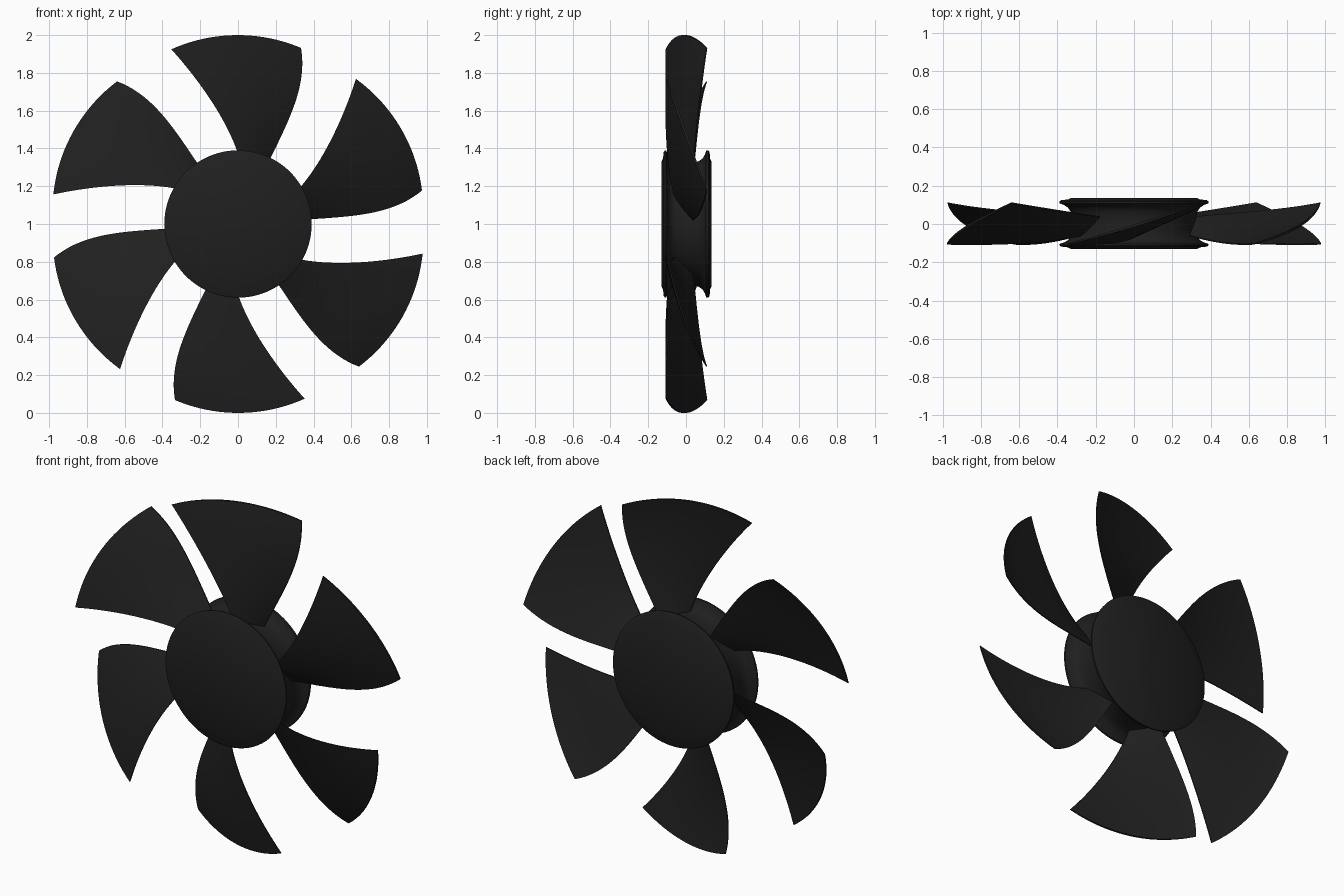
import bpy, bmesh, math

if "Cube" in bpy.data.objects:
    bpy.data.objects.remove(bpy.data.objects["Cube"])

mat = bpy.data.materials.new("black_plastic")
mat.diffuse_color = (0.014, 0.014, 0.014, 1)
mat.use_nodes = True
mat.node_tree.nodes["Principled BSDF"].inputs["Base Color"].default_value = mat.diffuse_color


def finish(bm, name, angle):
    bmesh.ops.remove_doubles(bm, verts=bm.verts, dist=1e-5)
    bmesh.ops.recalc_face_normals(bm, faces=bm.faces)
    me = bpy.data.meshes.new(name)
    bm.to_mesh(me)
    bm.free()
    ob = bpy.data.objects.new(name, me)
    bpy.context.collection.objects.link(ob)
    me.materials.append(mat)
    bpy.ops.object.select_all(action='DESELECT')
    ob.select_set(True)
    bpy.context.view_layer.objects.active = ob
    bpy.ops.object.shade_smooth_by_angle(angle=math.radians(angle))
    return ob


# Hub: a grooved spool turned around the y axis (radius, y)
profile = [(0, -.13), (.33, -.13), (.345, -.122), (.38, -.118), (.39, -.112),
           (.388, -.104), (.365, -.096), (.345, -.085), (.332, -.068), (.326, -.045),
           (.324, 0), (.326, .04), (.332, .066), (.345, .086), (.365, .099),
           (.388, .107), (.39, .118), (.38, .125), (.345, .128), (.33, .135), (0, .135)]
bm = bmesh.new()
vs = [bm.verts.new((r, y, 1)) for r, y in profile]
edges = [bm.edges.new(p) for p in zip(vs, vs[1:])]
bmesh.ops.spin(bm, geom=vs + edges, cent=(0, 0, 1), axis=(0, 1, 0),
               angle=math.tau, steps=96, use_merge=True)
finish(bm, "hub", 40)

# Blade edges described by four stations along the radius
KNOTS = (.30, .50, .75, .99)
LEAD_ANGLE = (-4, 6, 14.8, 20.9)
TRAIL_ANGLE = (-26.3, -26.2, -24.8, -19.7)
LEAD_Y = (-.055, -.088, -.105, -.105)
TRAIL_Y = (.035, .052, .076, .11)


def curve(values, r):
    total = 0
    for i, v in enumerate(values):
        for j, k in enumerate(KNOTS):
            if j != i:
                v *= (r - k) / (KNOTS[i] - k)
        total += v
    return total


def blade_point(u, v, side):
    r = .30 + .69 * v
    a0, a1 = curve(LEAD_ANGLE, r), curve(TRAIL_ANGLE, r)
    y0, y1 = curve(LEAD_Y, r), curve(TRAIL_Y, r)
    a = math.radians(a0 + (a1 - a0) * u)
    bulge = 4 * u * (1 - u)
    y = y0 + (y1 - y0) * u - .015 * bulge * v
    y += side * (.003 + .007 * bulge * (1 - .5 * v))
    r += .01 * bulge * v
    return (-r * math.sin(a), y, r * math.cos(a))


# Six twisted blades
NU, NV = 20, 24
for n in range(6):
    bm = bmesh.new()
    t = n * math.tau / 6
    c, s = math.cos(t), math.sin(t)

    def vert(i, j, side):
        x, y, z = blade_point(i / NU, j / NV, side)
        return bm.verts.new((x * c + z * s, y, 1 - x * s + z * c))

    front, back = ([[vert(i, j, sd) for j in range(NV + 1)] for i in range(NU + 1)]
                   for sd in (-1, 1))
    for g in (front, back):
        for i in range(NU):
            for j in range(NV):
                bm.faces.new((g[i][j], g[i + 1][j], g[i + 1][j + 1], g[i][j + 1]))
    # rim closing the two skins
    rim = ([(i, 0) for i in range(NU)] + [(NU, j) for j in range(NV)]
           + [(i, NV) for i in range(NU, 0, -1)] + [(0, j) for j in range(NV, 0, -1)])
    for (a, b), (d, e) in zip(rim, rim[1:] + rim[:1]):
        bm.faces.new((front[a][b], front[d][e], back[d][e], back[a][b]))
    finish(bm, f"blade_{n + 1}", 40)
